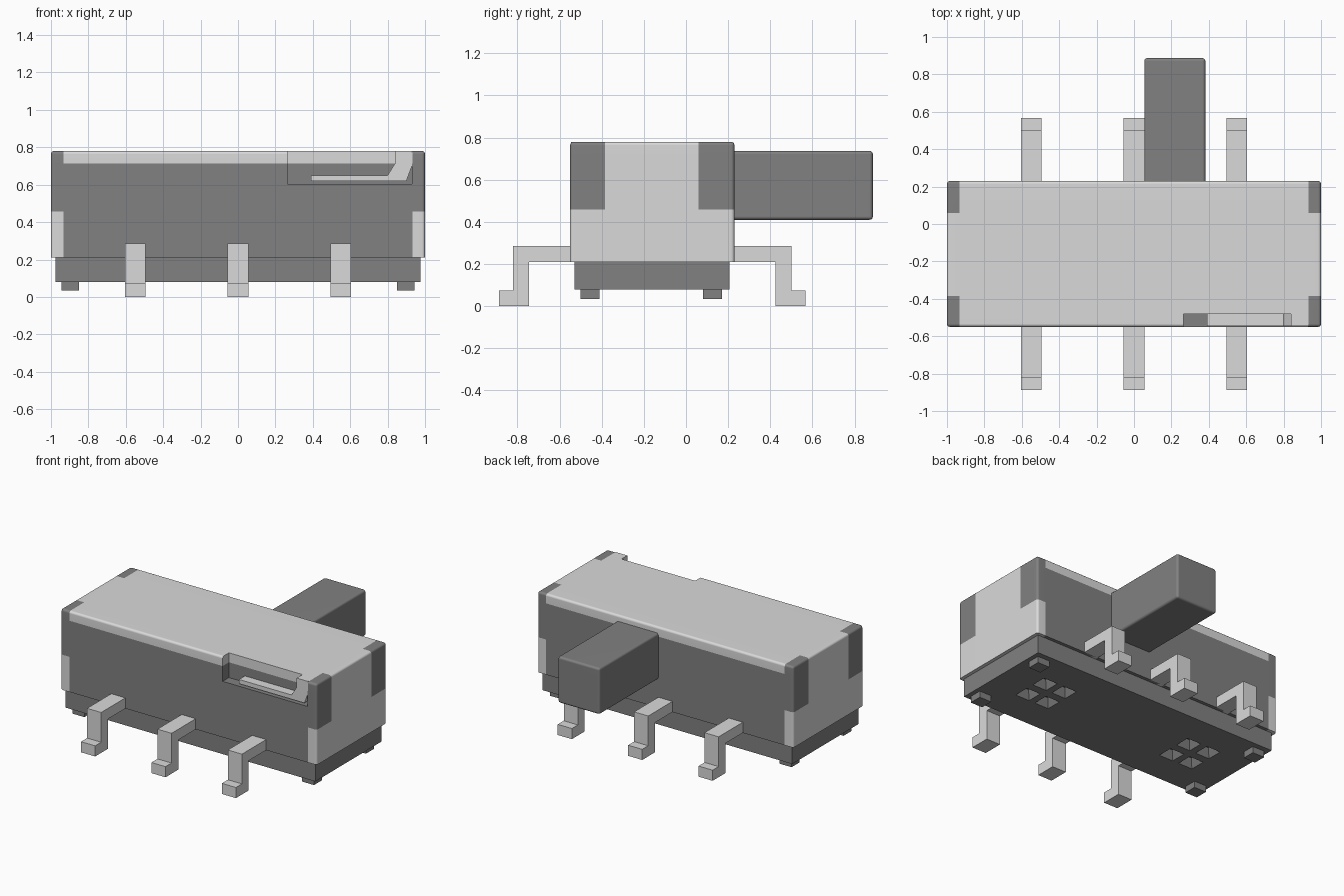
import bpy, bmesh
from mathutils import Vector

if "Cube" in bpy.data.objects:
    bpy.data.objects.remove(bpy.data.objects["Cube"], do_unlink=True)


def material(name, value):
    m = bpy.data.materials.new(name)
    m.use_nodes = True
    col = (value, value, value, 1)
    m.diffuse_color = col
    m.node_tree.nodes["Principled BSDF"].inputs["Base Color"].default_value = col
    return m


DARK = material("dark plastic", 0.22)
LIGHT = material("light metal", 0.7)
MID_Y = -0.16


def finish(name, bm, mat):
    bmesh.ops.recalc_face_normals(bm, faces=bm.faces)
    me = bpy.data.meshes.new(name)
    bm.to_mesh(me)
    bm.free()
    me.materials.append(mat)
    ob = bpy.data.objects.new(name, me)
    bpy.context.collection.objects.link(ob)
    return ob


def add_box(bm, lo, hi, top_scale=1):
    lo, hi = Vector(lo), Vector(hi)
    mid, size = (lo + hi) / 2, hi - lo
    for v in bmesh.ops.create_cube(bm, size=1)["verts"]:
        s = top_scale if v.co.z > 0 else 1
        v.co = mid + Vector((v.co.x * size.x * s, v.co.y * size.y * s, v.co.z * size.z))


def box(name, lo, hi, mat, bevel=0, sharp_bottom=False):
    bm = bmesh.new()
    add_box(bm, lo, hi)
    if bevel:
        edges = [e for e in bm.edges if not sharp_bottom
                 or any(v.co.z > lo[2] + 0.01 for v in e.verts)]
        bmesh.ops.bevel(bm, geom=edges, offset=bevel, segments=3,
                        profile=0.5, affect='EDGES')
    return finish(name, bm, mat)


def prism(name, points, step, mat):
    bm = bmesh.new()
    face = bm.faces.new([bm.verts.new(p) for p in points])
    new = bmesh.ops.extrude_face_region(bm, geom=[face])["geom"]
    bmesh.ops.translate(bm, vec=step,
                        verts=[g for g in new if isinstance(g, bmesh.types.BMVert)])
    bm.faces.ensure_lookup_table()
    return finish(name, bm, mat)


def activate(ob):
    bpy.ops.object.select_all(action='DESELECT')
    ob.select_set(True)
    bpy.context.view_layer.objects.active = ob


def cut(ob, cutter):
    mod = ob.modifiers.new("cut", 'BOOLEAN')
    mod.operation, mod.solver, mod.object = 'DIFFERENCE', 'EXACT', cutter
    activate(ob)
    bpy.ops.object.modifier_apply(modifier=mod.name)
    bpy.data.objects.remove(cutter, do_unlink=True)


# Housing block with the spring notch at the front
housing = box("housing", (-1, -0.55, 0.21), (1, 0.23, 0.78), DARK, 0.016, True)
cut(housing, box("notch_cutter", (0.265, -0.7, 0.605), (0.93, -0.48, 0.9), DARK))
housing.data.materials.clear()
for mat in (DARK, LIGHT):
    housing.data.materials.append(mat)

# Metal cover: split the faces along its outline and colour them by region
bm = bmesh.new()
bm.from_mesh(housing.data)
for axis, cuts in enumerate([(-0.932, 0.932), (-0.385, 0.06), (0.458, 0.713)]):
    for c in cuts:
        normal = Vector((0, 0, 0))
        normal[axis] = 1
        bmesh.ops.bisect_plane(bm, geom=bm.verts[:] + bm.edges[:] + bm.faces[:],
                               plane_co=normal * c, plane_no=normal)
for f in bm.faces:
    p = f.calc_center_median()
    if abs(p.x) > 0.932:
        f.material_index = int(-0.385 < p.y < 0.06 or p.z < 0.458)
    else:
        f.material_index = int(p.z > 0.713)
bm.to_mesh(housing.data)
bm.free()

# Spring finger inside the notch
outline = [(0.39, 0.62), (0.90, 0.62), (0.93, 0.70), (0.93, 0.78),
           (0.84, 0.78), (0.84, 0.715), (0.80, 0.65), (0.39, 0.65)]
prism("spring_finger", [(x, -0.545, z) for x, z in outline], (0, 0.065, 0), LIGHT)

# Base plate with tapered pits underneath
base = box("base", (-0.975, -0.53, 0.08), (0.975, 0.207, 0.23), DARK)
bm = bmesh.new()
for gx in (-0.6, 0.6):
    for dx in (-0.08, 0.08):
        for dy in (-0.085, 0.085):
            x, y = gx + dx, MID_Y + dy
            add_box(bm, (x - 0.06, y - 0.06, 0.07), (x + 0.06, y + 0.06, 0.14), 0.5)
cut(base, finish("pit_cutter", bm, DARK))

# Locating pegs
for x in (-0.897, 0.897):
    for y in (-0.455, 0.125):
        box("peg", (x - 0.047, y - 0.045, 0.035), (x + 0.047, y + 0.045, 0.09), DARK)

# Sliding lever
lever = box("lever", (0.055, 0.2, 0.41), (0.382, 0.887, 0.737), DARK, 0.016)

# Bent terminals, front and back
profile = [(-0.5, 0.285), (-0.82, 0.285), (-0.82, 0.075), (-0.887, 0.075),
           (-0.887, 0), (-0.745, 0), (-0.745, 0.21), (-0.5, 0.21)]
for x in (-0.55, 0, 0.55):
    prism("front_terminal", [(x - 0.055, y, z) for y, z in profile], (0.11, 0, 0), LIGHT)
    prism("back_terminal", [(x - 0.055, 2 * MID_Y - y, z) for y, z in profile],
          (0.11, 0, 0), LIGHT)

# Soft rounded edges with flat main faces
for ob in (housing, lever):
    activate(ob)
    bpy.ops.object.shade_smooth_by_angle(angle=0.6)
    ob.modifiers.new("flat_faces", 'WEIGHTED_NORMAL').keep_sharp = True
